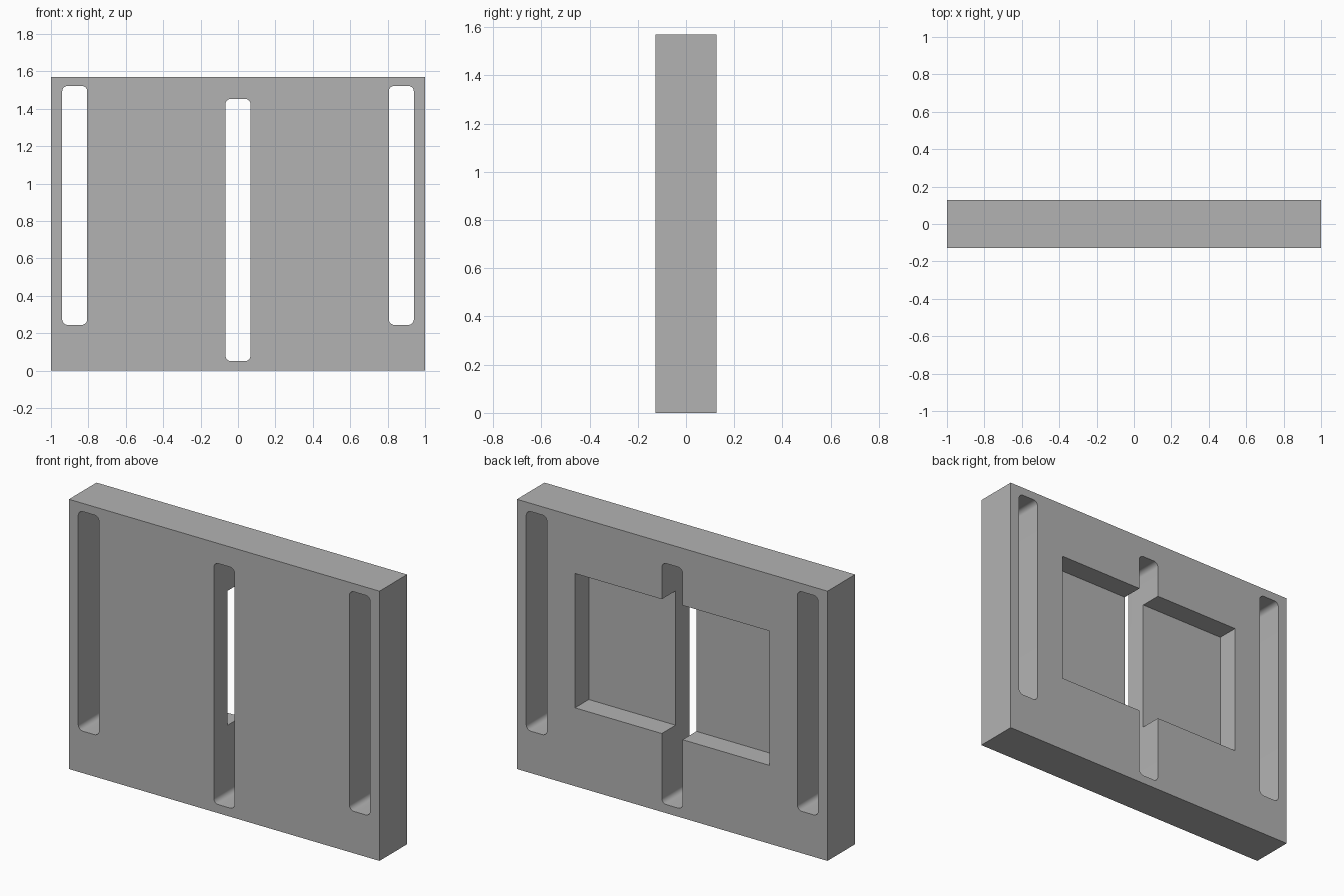
import bpy, bmesh
from mathutils import Vector

if "Cube" in bpy.data.objects:
    bpy.data.objects.remove(bpy.data.objects["Cube"], do_unlink=True)

HALF_DEPTH = 0.127
HEIGHT = 1.57

grey = bpy.data.materials.new("plain_grey")
grey.use_nodes = True
colour = (0.45, 0.45, 0.45, 1)
grey.diffuse_color = colour
grey.node_tree.nodes["Principled BSDF"].inputs["Base Color"].default_value = colour


def block(name, low, high, radius=0):
    """Box between two corners; radius rounds the edges that run along y."""
    low, high = Vector(low), Vector(high)
    bm = bmesh.new()
    bmesh.ops.create_cube(bm, size=1)
    bmesh.ops.scale(bm, vec=high - low, verts=bm.verts)
    bmesh.ops.translate(bm, vec=(low + high) / 2, verts=bm.verts)
    if radius:
        edges = [e for e in bm.edges
                 if abs(e.verts[0].co.y - e.verts[1].co.y) > 0.01]
        bmesh.ops.bevel(bm, geom=edges, offset=radius, segments=8,
                        profile=0.5, affect='EDGES')
    mesh = bpy.data.meshes.new(name)
    bm.to_mesh(mesh)
    bm.free()
    mesh.materials.append(grey)
    obj = bpy.data.objects.new(name, mesh)
    bpy.context.collection.objects.link(obj)
    return obj


def slot(name, x, bottom, top):
    """Rounded through-slot cutter centred on x."""
    half = 0.067
    return block(name, (x - half, -0.3, bottom), (x + half, 0.3, top), 0.03)


# Main slab
plate = block("slotted_plate", (-1, -HALF_DEPTH, 0), (1, HALF_DEPTH, HEIGHT))

# Three through-slots and the half-depth rear pocket
cutters = [slot("left_slot_cutter", 0.873, 0.244, 1.522),
           slot("right_slot_cutter", -0.873, 0.244, 1.522),
           slot("centre_slot_cutter", 0, 0.05, 1.453),
           block("rear_pocket_cutter", (-0.626, 0, 0.456), (0.626, 0.3, 1.238))]

bpy.context.view_layer.objects.active = plate
for cutter in cutters:
    cut = plate.modifiers.new(cutter.name, 'BOOLEAN')
    cut.operation = 'DIFFERENCE'
    cut.solver = 'EXACT'
    cut.object = cutter
    bpy.ops.object.modifier_apply(modifier=cut.name)
    bpy.data.objects.remove(cutter, do_unlink=True)

# Smooth slot corners, crisp edges elsewhere
bpy.ops.object.select_all(action='DESELECT')
plate.select_set(True)
bpy.ops.object.shade_smooth_by_angle(angle=0.52)
